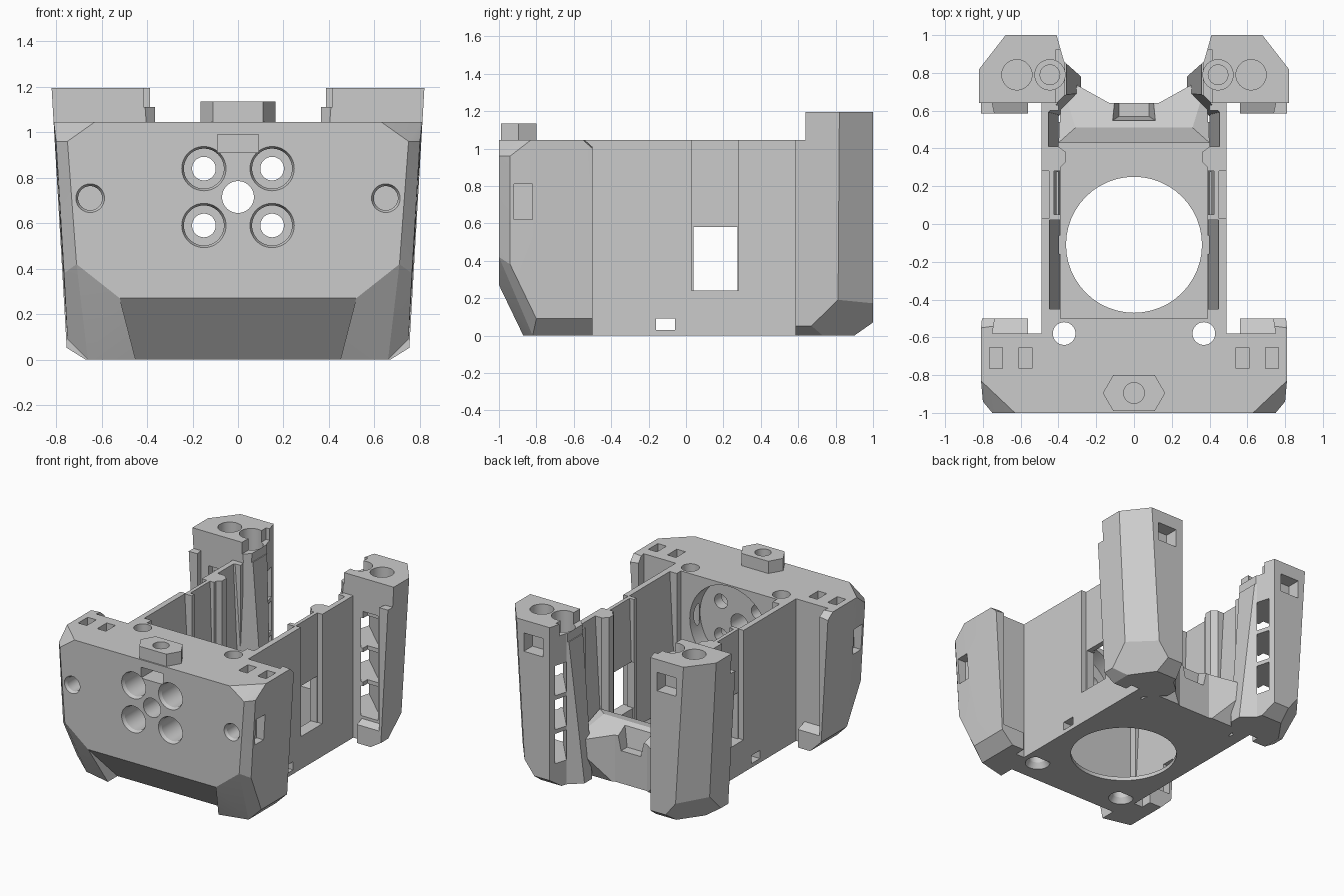
import bpy, bmesh, math
from mathutils import Matrix, Vector

cube = bpy.data.objects.get("Cube")
if cube:
    bpy.data.objects.remove(cube, do_unlink=True)

grey = bpy.data.materials.new("light grey")
grey.use_nodes = True
COLOUR = (0.6, 0.6, 0.6, 1)
grey.diffuse_color = COLOUR
grey.node_tree.nodes["Principled BSDF"].inputs["Base Color"].default_value = COLOUR


def finish(bm, name):
    bmesh.ops.recalc_face_normals(bm, faces=bm.faces[:])
    mesh = bpy.data.meshes.new(name)
    bm.to_mesh(mesh)
    bm.free()
    mesh.materials.append(grey)
    obj = bpy.data.objects.new(name, mesh)
    bpy.context.collection.objects.link(obj)
    return obj


def hull(points, name="piece"):
    bm = bmesh.new()
    for p in points:
        bm.verts.new(p)
    bmesh.ops.convex_hull(bm, input=bm.verts[:])
    spare = [v for v in bm.verts if not v.link_faces]
    bmesh.ops.delete(bm, geom=spare, context="VERTS")
    bmesh.ops.dissolve_limit(bm, angle_limit=0.01, verts=bm.verts[:], edges=bm.edges[:])
    return finish(bm, name)


def prism(outline, z0, z1, name="piece"):
    bm = bmesh.new()
    face = bm.faces.new([bm.verts.new((x, y, z0)) for x, y in outline])
    ext = bmesh.ops.extrude_face_region(bm, geom=[face])
    top = [g for g in ext["geom"] if isinstance(g, bmesh.types.BMVert)]
    bmesh.ops.translate(bm, verts=top, vec=(0, 0, z1 - z0))
    return finish(bm, name)


def box(x0, x1, y0, y1, z0, z1, name="piece"):
    return prism([(x0, y0), (x1, y0), (x1, y1), (x0, y1)], z0, z1, name)


def rod(start, end, r0, r1=None):
    a, b = Vector(start), Vector(end)
    bm = bmesh.new()
    turn = (b - a).to_track_quat("Z", "Y").to_matrix().to_4x4()
    bmesh.ops.create_cone(bm, cap_ends=True, segments=48, radius1=r0,
                          radius2=r0 if r1 is None else r1, depth=(b - a).length,
                          matrix=Matrix.Translation((a + b) / 2) @ turn)
    return finish(bm, "piece")


def slice_off(obj, point, normal):
    bm = bmesh.new()
    bm.from_mesh(obj.data)
    bmesh.ops.bisect_plane(bm, geom=bm.verts[:] + bm.edges[:] + bm.faces[:], plane_co=point,
                           plane_no=Vector(normal).normalized(), clear_outer=True)
    rim = [e for e in bm.edges if e.is_boundary]
    bmesh.ops.holes_fill(bm, edges=rim, sides=0)
    bmesh.ops.recalc_face_normals(bm, faces=bm.faces[:])
    bm.to_mesh(obj.data)
    bm.free()


def bake(obj):
    bpy.context.view_layer.update()
    graph = bpy.context.evaluated_depsgraph_get()
    mesh = bpy.data.meshes.new_from_object(obj.evaluated_get(graph))
    obj.modifiers.clear()
    if mesh.vertices:
        obj.data = mesh


def combine(obj, tool, op="DIFFERENCE"):
    mod = obj.modifiers.new("combine", "BOOLEAN")
    mod.operation, mod.solver, mod.object = op, "EXACT", tool
    bake(obj)
    bpy.data.objects.remove(tool, do_unlink=True)


def mirror(obj):
    mod = obj.modifiers.new("mirror", "MIRROR")
    mod.use_mirror_merge = False
    bake(obj)


def both(points):
    return points + [(-x, y, z) for x, y, z in points]


TOP = 1.045

# Front block with chamfered corners
block = hull(both([
    (0.63, -1, TOP), (0.75, -1, 0.96), (0.71, -1, 0.42), (0.52, -1, 0.27),
    (0.81, -0.83, TOP), (0.80, -0.94, 0.96), (0.765, -0.94, 0.38),
    (0.75, -0.8, 0.09), (0.45, -0.87, 0), (0.66, -0.82, 0),
    (0.81, -0.55, TOP), (0.805, -0.5, 1.0), (0.75, -0.5, 0.09), (0.66, -0.5, 0),
    (0.45, -0.5, TOP)]), "front_block")
# Deep slope under the front face
combine(block, hull(both([(0.52, -1, 0.27), (0.52, -1.1, 0.27),
                          (0.445, -0.74, -0.02), (0.445, -1.1, -0.02)])))

# Hexagonal nut boss on top of the block
combine(block, prism([(0.165, -0.895), (0.11, -0.8), (-0.11, -0.8), (-0.165, -0.895),
                      (-0.11, -0.99), (0.11, -0.99)], 1.0, 1.135), "UNION")
combine(block, rod((0, -0.895, 0.93), (0, -0.895, 1.2), 0.055))
combine(block, box(-0.09, 0.09, -1.1, -0.82, 0.91, 0.99))

# Round pocket behind the front plate and centre bore
combine(block, rod((0, -0.62, 0.715), (0, -0.4, 0.715), 0.32))
combine(block, rod((0, -1.1, 0.715), (0, -0.5, 0.715), 0.07))

for s in (-1, 1):
    # Counterbored front holes
    for z in (0.84, 0.59):
        x = s * 0.15
        combine(block, rod((x, -1.02, z), (x, -0.975, z), 0.105, 0.088))
        combine(block, rod((x, -1.01, z), (x, -0.70, z), 0.088))
        combine(block, rod((x, -0.8, z), (x, -0.55, z), 0.052))
    combine(block, rod((s * 0.65, -1.01, 0.71), (s * 0.65, -0.98, 0.71), 0.068, 0.053))
    combine(block, rod((s * 0.65, -1.1, 0.71), (s * 0.65, -0.86, 0.71), 0.053))
    # Vertical screw holes with a wide mouth below, top pockets and side nut slots
    combine(block, rod((s * 0.37, -0.58, -0.1), (s * 0.37, -0.58, 1.2), 0.06))
    combine(block, rod((s * 0.37, -0.58, -0.01), (s * 0.37, -0.58, 0.04), 0.09, 0.06))
    for c in (0.575, 0.73):
        x = s * c
        combine(block, box(x - 0.035, x + 0.035, -0.765, -0.655, 0.85, 1.2))
    lo, hi = sorted((s * 0.725, s * 0.9))
    combine(block, box(lo, hi, -0.92, -0.82, 0.62, 0.81))
    # Rear channels, leaving an outer flange and a foot
    lo, hi = sorted((s * 0.49, s * 0.56))
    combine(block, box(lo, hi, -0.58, -0.4, -0.1, 1.2))
    combine(block, hull([(s * x, y, z) for x, y, z in [
        (0.54, -0.58, 0.16), (0.54, -0.4, 0.10), (0.54, -0.58, 1.2), (0.54, -0.4, 1.2),
        (0.75, -0.58, 0.16), (0.72, -0.4, 0.10), (0.75, -0.58, 1.2), (0.72, -0.4, 1.2)]]))

# Side walls with outer recess, window and tapered inner faces
wall = prism([(0.39, -0.52), (0.49, -0.52), (0.49, 0.63), (0.40, 0.63), (0.40, 0.41),
              (0.36, 0.38), (0.36, 0.33), (0.39, 0.30)], 0, TOP, "side_walls")
combine(wall, box(0.45, 0.6, 0.03, 0.28, 0.24, 1.2))
combine(wall, box(0.3, 0.6, 0.04, 0.275, 0.24, 0.58))
for y0, y1, x in ((-0.45, 0.02, 0.45), (0.05, 0.28, 0.425), (0.41, 0.60, 0.455)):
    combine(wall, hull([(px, y, z) for y in (y0, y1) for px, z in
                        ((0.3, 0.04), (0.395, 0.04), (x, 1.1), (0.3, 1.1))]))
combine(wall, box(0.3, 0.6, -0.16, -0.06, 0.03, 0.09))
mirror(wall)

# Thin floor with large round opening
floor = box(-0.45, 0.45, -0.52, 0.54, 0, 0.028, "floor")
combine(floor, rod((0, -0.11, -0.1), (0, -0.11, 0.3), 0.36))

# Rear sill between the posts, falling toward the back and undercut below
sill = hull(both([(0.40, 0.43, 0.385), (0.40, 0.43, 0.0), (0.31, 0.51, 0.40),
                  (0.38, 0.74, 0.30), (0.38, 0.74, 0.18), (0.37, 0.65, 0),
                  (0.13, 0.53, 0)]), "rear_sill")
combine(sill, prism([(-0.31, 0.74), (-0.13, 0.64), (0.13, 0.64), (0.31, 0.74),
                     (0.31, 0.9), (-0.31, 0.9)], -0.1, 0.6))
combine(sill, hull(both([(0.14, 0.53, 0.5), (0.08, 0.57, 0.24), (0.14, 0.7, 0.5),
                         (0.08, 0.7, 0.24)])))

# Rear posts: one outline, then sloped faces and bottom bevels
post = prism([(0.28, 0.69), (0.41, 0.56), (0.49, 0.56), (0.49, 0.64), (0.56, 0.64),
              (0.56, 0.585), (0.82, 0.585), (0.82, 0.82), (0.82, 1), (0.41, 1),
              (0.37, 0.86), (0.28, 0.78)], 0, 1.195, "rear_posts")
for point, normal in (((0.82, 0.8, 1.2), (1, 0, -0.058)),
                      ((0.82, 0.82, 1.2), (0.789, 0.614, -0.05)),
                      ((0.755, 0.81, 0.18), (0.147, 0.104, -0.115)),
                      ((0.75, 0.6, 0.05), (0.05, 0, -0.08)),
                      ((0.5, 1, 0.07), (0, 0.07, -0.1)),
                      ((0.28, 0.69, 0), (-1, 0, 0.075)),
                      ((0.28, 0.69, 0), (-0.707, -0.707, 0.05))):
    slice_off(post, point, normal)
# Stepped top and front channel behind the outer flange
combine(post, box(0.2, 0.9, 0.5, 0.64, TOP, 1.4))
combine(post, box(0.2, 0.365, 0.5, 0.9, TOP, 1.4))
combine(post, box(0.2, 0.415, 0.5, 0.92, 1.11, 1.4))
combine(post, hull([(0.54, 0.64, 0.16), (0.54, 0.5, 0.10), (0.54, 0.64, 1.2), (0.54, 0.5, 1.2),
                    (0.75, 0.64, 0.16), (0.72, 0.5, 0.10), (0.75, 0.64, 1.2),
                    (0.72, 0.5, 1.2)]))
# Screw holes, nut pocket, tall front opening and slots to the inner side
combine(post, rod((0.62, 0.79, 1.0), (0.62, 0.79, 1.4), 0.08))
combine(post, rod((0.445, 0.79, 1.03), (0.445, 0.79, 1.4), 0.08))
combine(post, rod((0.445, 0.79, 0.95), (0.445, 0.79, 1.4), 0.052))
combine(post, box(0.465, 0.62, 0.9, 1.1, 0.965, 1.1))
combine(post, box(0.57, 0.69, 0.6, 0.69, 0.18, 0.95))
for z in (0.15, 0.40, 0.65):
    combine(post, prism([(0.57, 0.62), (0.69, 0.62), (0.69, 0.68), (0.36, 0.99), (0.33, 0.91)],
                        z + 0.03, z + 0.25))
mirror(post)

# Crisp edges with smooth bores
for obj in (block, wall, floor, sill, post):
    bpy.ops.object.select_all(action="DESELECT")
    bpy.context.view_layer.objects.active = obj
    obj.select_set(True)
    bpy.ops.object.shade_smooth_by_angle(angle=math.radians(10))
